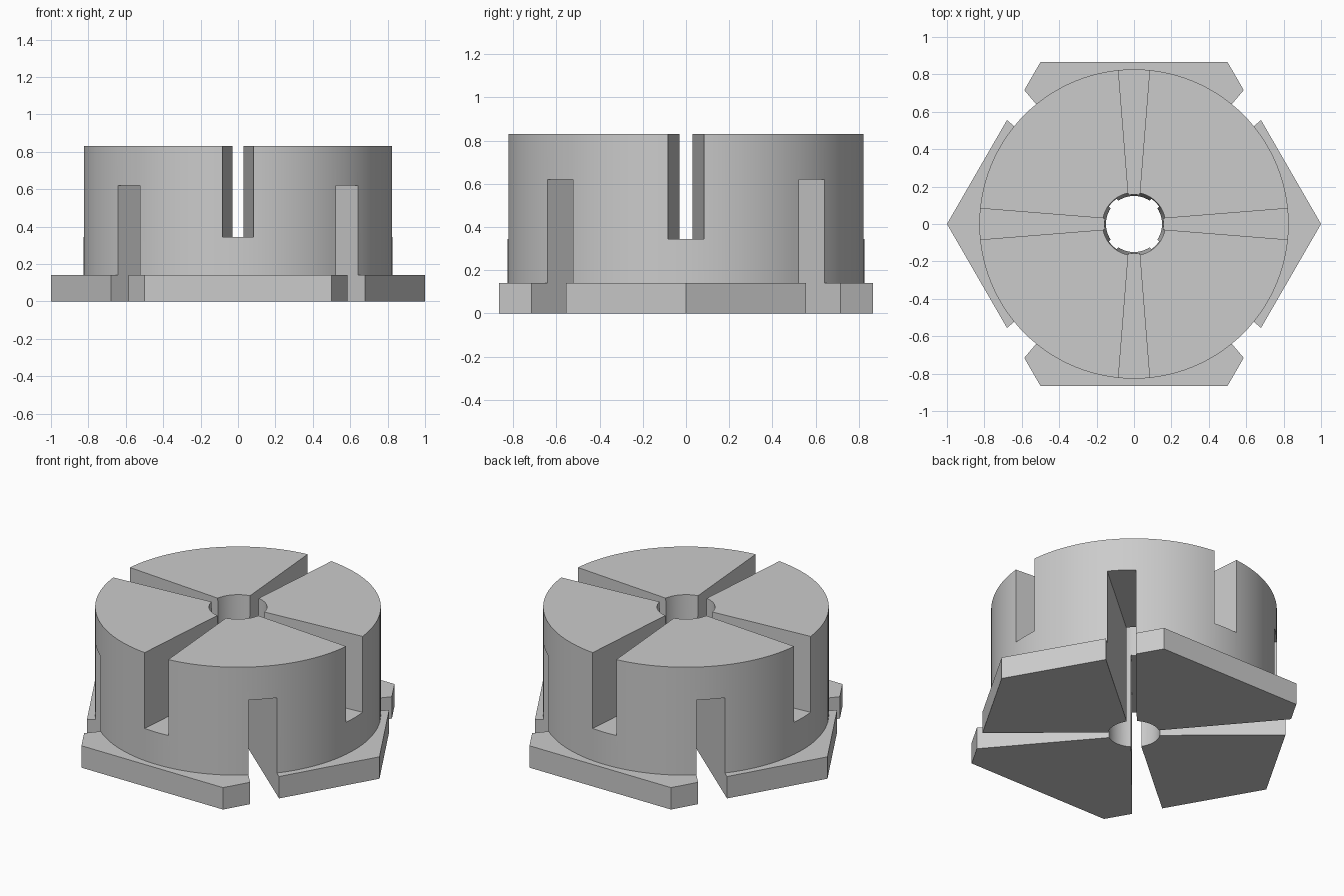
import bpy
import bmesh
from math import cos, sin, pi, radians

HEIGHT, FLANGE_HEIGHT = 0.83, 0.14
BODY_RADIUS = 0.827
SIDES = 128

cube = bpy.data.objects.get("Cube")
if cube:
    bpy.data.objects.remove(cube, do_unlink=True)

grey = bpy.data.materials.new("plain grey")
grey.use_nodes = True
grey.diffuse_color = (0.6, 0.6, 0.6, 1)
grey.node_tree.nodes["Principled BSDF"].inputs["Base Color"].default_value = (0.6, 0.6, 0.6, 1)


def loft(name, bottom, top, z0, z1):
    """Closed solid between two matching outlines."""
    bm = bmesh.new()
    low = [bm.verts.new((x, y, z0)) for x, y in bottom]
    high = [bm.verts.new((x, y, z1)) for x, y in top]
    bm.faces.new(low[::-1])
    bm.faces.new(high)
    for i in range(len(low)):
        j = (i + 1) % len(low)
        bm.faces.new((low[i], low[j], high[j], high[i]))
    mesh = bpy.data.meshes.new(name)
    bm.to_mesh(mesh)
    bm.free()
    mesh.materials.append(grey)
    obj = bpy.data.objects.new(name, mesh)
    bpy.context.collection.objects.link(obj)
    return obj


def ring(radius, sides):
    return [(radius * cos(2 * pi * i / sides), radius * sin(2 * pi * i / sides))
            for i in range(sides)]


def slot(angle, z0, z1):
    """Radial wedge that widens towards the rim."""
    c, s = cos(angle), sin(angle)
    half = lambda r: 0.0175 + 0.08 * r
    outline = [(0.05, -half(0.05)), (1.2, -half(1.2)), (1.2, half(1.2)), (0.05, half(0.05))]
    turned = [(x * c - y * s, x * s + y * c) for x, y in outline]
    return loft("slot_cutter", turned, turned, z0, z1)


def combine(target, tool, operation):
    mod = target.modifiers.new(operation.title(), "BOOLEAN")
    mod.operation, mod.solver, mod.object = operation, "EXACT", tool
    bpy.ops.object.select_all(action="DESELECT")
    bpy.context.view_layer.objects.active = target
    target.select_set(True)
    bpy.ops.object.modifier_apply(modifier=mod.name)
    bpy.data.objects.remove(tool, do_unlink=True)


# Round body standing on a hexagonal flange
body = loft("slotted_collet", ring(BODY_RADIUS, SIDES), ring(BODY_RADIUS, SIDES), 0.05, HEIGHT)
flange = loft("hex_flange", ring(1, 6), ring(1, 6), 0, FLANGE_HEIGHT)
combine(body, flange, "UNION")

# Slightly tapered central bore
bore = loft("bore_cutter", ring(0.148, 64), ring(0.17, 64), -0.1, HEIGHT + 0.1)
combine(body, bore, "DIFFERENCE")

# Four slots from the top, four from below on the diagonals
for i in range(4):
    combine(body, slot(i * pi / 2, 0.345, HEIGHT + 0.1), "DIFFERENCE")
    combine(body, slot(i * pi / 2 + pi / 4, -0.1, 0.62), "DIFFERENCE")

bpy.ops.object.shade_smooth_by_angle(angle=radians(30))
